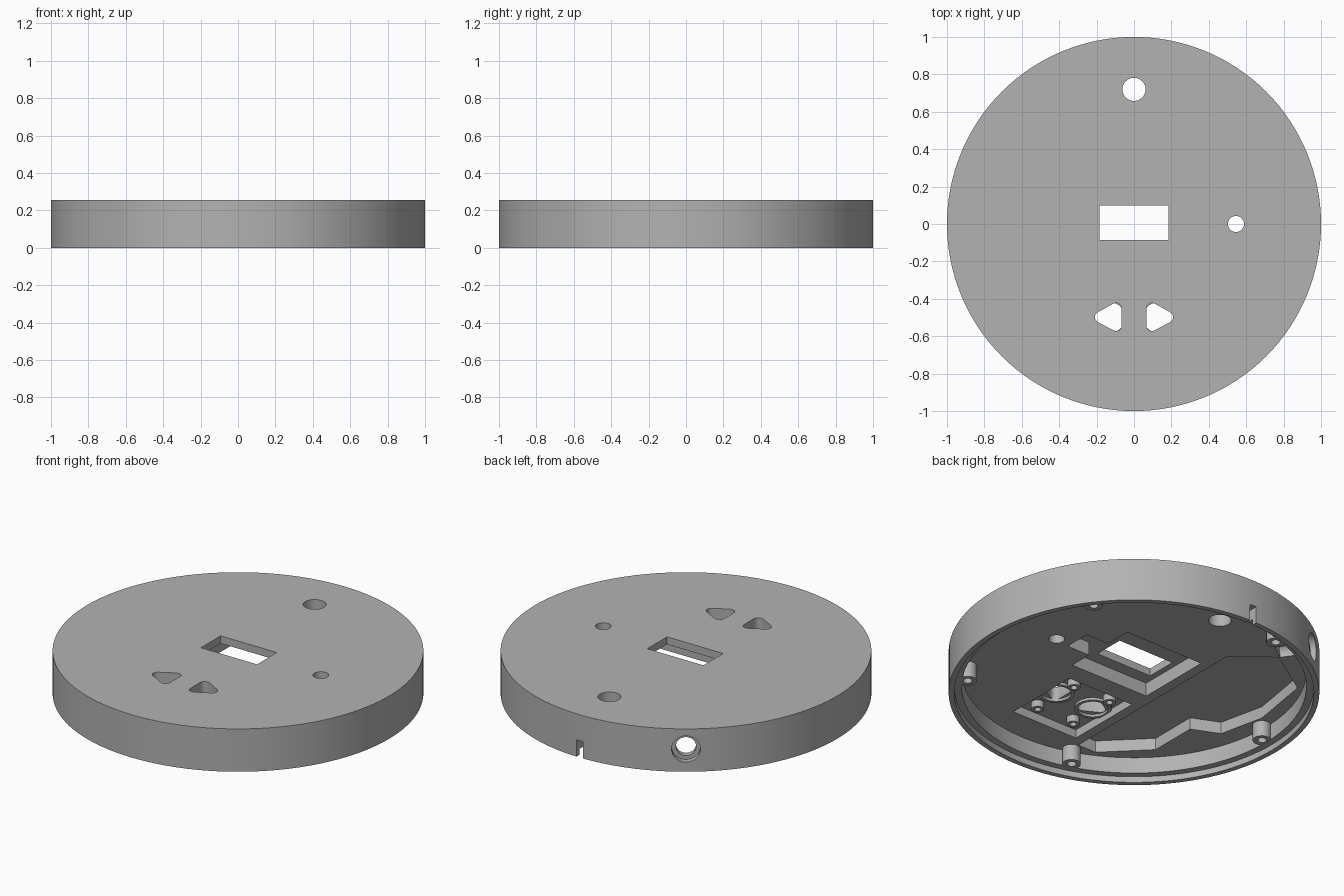
import bpy, bmesh, math
from mathutils import Matrix, Vector

cube = bpy.data.objects.get("Cube")
if cube:
    bpy.data.objects.remove(cube)

grey = bpy.data.materials.new("plain_grey")
grey.use_nodes = True
grey.diffuse_color = (0.45, 0.45, 0.45, 1)
grey.node_tree.nodes["Principled BSDF"].inputs["Base Color"].default_value = (0.45, 0.45, 0.45, 1)


def prism(name, points, z0, z1):
    """Extrude a flat outline from z0 up to z1."""
    bm = bmesh.new()
    face = bm.faces.new([bm.verts.new((x, y, z0)) for x, y in points])
    ext = bmesh.ops.extrude_face_region(bm, geom=[face])
    verts = [v for v in ext["geom"] if isinstance(v, bmesh.types.BMVert)]
    bmesh.ops.translate(bm, verts=verts, vec=(0, 0, z1 - z0))
    bmesh.ops.recalc_face_normals(bm, faces=bm.faces)
    mesh = bpy.data.meshes.new(name)
    bm.to_mesh(mesh)
    bm.free()
    ob = bpy.data.objects.new(name, mesh)
    bpy.context.collection.objects.link(ob)
    mesh.materials.append(grey)
    return ob


def circle(x, y, r, n=32):
    return [(x + r * math.cos(math.tau * i / n), y + r * math.sin(math.tau * i / n)) for i in range(n)]


def rect(x0, x1, y0, y1):
    return [(x0, y0), (x1, y0), (x1, y1), (x0, y1)]


def rounded(corners, r, steps=6):
    """Round a convex outline, given the centres of its corner arcs in order."""
    pts = []
    n = len(corners)
    for i, c in enumerate(corners):
        c = Vector(c)
        a = c - Vector(corners[i - 1])
        b = Vector(corners[(i + 1) % n]) - c
        start = math.atan2(-a.x, a.y)
        sweep = a.angle_signed(b)
        start = math.atan2(a.y, a.x) - math.pi / 2
        for k in range(steps + 1):
            t = start - sweep * k / steps
            pts.append((c.x + r * math.cos(t), c.y + r * math.sin(t)))
    return pts


def finish(ob, angle=30):
    bpy.ops.object.select_all(action="DESELECT")
    ob.select_set(True)
    bpy.context.view_layer.objects.active = ob
    bpy.ops.object.shade_smooth_by_angle(angle=math.radians(angle))


def cut(target, cutter):
    """Subtract the cutter, then discard it."""
    cutter.hide_render = True
    mod = target.modifiers.new("cut", "BOOLEAN")
    mod.operation = "DIFFERENCE"
    mod.solver = "EXACT"
    mod.object = cutter
    bpy.ops.object.select_all(action="DESELECT")
    target.select_set(True)
    bpy.context.view_layer.objects.active = target
    bpy.ops.object.modifier_apply(modifier=mod.name)
    bpy.data.objects.remove(cutter)


TOP, FLOOR, DEEP = 0.255, 0.13, 0.2

# Round cover
body = prism("round_cover", circle(0, 0, 1, 128), 0, TOP)

# Rim rebate and hollow underside
cut(body, prism("rim_rebate", circle(0, 0, 0.97, 128), -0.1, 0.035))
cut(body, prism("main_hollow", circle(0, 0, 0.93, 128), -0.1, FLOOR))

# Deep bay with a stepped outer wall
bay = [(-0.28, -0.8), (-0.28, 0.45), (-0.5, 0.62), (-0.79, 0.43),
       (-0.85, 0.06), (-0.79, -0.21), (-0.63, -0.28), (-0.63, -0.57), (-0.4, -0.8)]
cut(body, prism("deep_bay", bay, -0.1, DEEP))

# Display and button pockets
display = [(-0.22, -0.16), (0.3, -0.16), (0.3, -0.02), (0.45, -0.02), (0.45, 0.14),
           (0.3, 0.14), (0.3, 0.3), (-0.22, 0.3)]
cut(body, prism("display_pocket", display, -0.1, 0.21))
cut(body, prism("button_pocket", rect(-0.22, 0.22, -0.75, -0.28), -0.1, 0.18))

# Openings through the top
cut(body, prism("window", rect(-0.185, 0.185, -0.085, 0.1), -0.1, 0.4))
cut(body, prism("large_hole", circle(0, 0.72, 0.062), -0.1, 0.4))
cut(body, prism("small_hole", circle(0.545, 0, 0.043), -0.1, 0.4))
for s in (1, -1):
    arrow = [(s * x, y) for x, y in ((0.096, -0.542), (0.179, -0.498), (0.096, -0.452))]
    if s < 0:
        arrow.reverse()
    cut(body, prism("arrow_hole", rounded(arrow, 0.03), -0.1, 0.4))

# Cable slot and countersunk side socket
cut(body, prism("cable_slot", rect(-0.022, 0.022, 0.88, 1.1), -0.1, 0.1))
turn = Matrix.Rotation(math.radians(125), 4, "Z") @ Matrix.Translation((0, 0, 0.135)) \
    @ Matrix.Rotation(math.radians(90), 4, "Y")
for radius, inner in ((0.055, 0.8), (0.078, 0.965)):
    socket = prism("side_socket", circle(0, 0, radius), inner, 1.1)
    socket.data.transform(turn)
    cut(body, socket)
finish(body)


def boss(name, x, y, r, hole, z0, z1):
    post = prism(name, circle(x, y, r, 24), z0, z1)
    cut(post, prism("screw_hole", circle(x, y, hole, 16), z0 - 0.05, z1 - 0.02))
    finish(post)


# Five posts around the rim
for i in range(5):
    a = math.radians(36 + 72 * i)
    boss("rim_post", 0.9 * math.cos(a), 0.9 * math.sin(a), 0.05, 0.025, 0.036, 0.21)

# Posts in the button pocket
for x in (-0.125, 0.125):
    for y in (-0.355, -0.66):
        boss("button_post", x, y, 0.035, 0.018, 0.14, 0.19)

# Collars around the arrow holes
for s in (1, -1):
    collar = prism("button_collar", circle(s * 0.13, -0.5, 0.1, 32), 0.165, 0.19)
    cut(collar, prism("collar_hole", circle(s * 0.13, -0.5, 0.082, 32), 0.1, 0.3))
    finish(collar)
